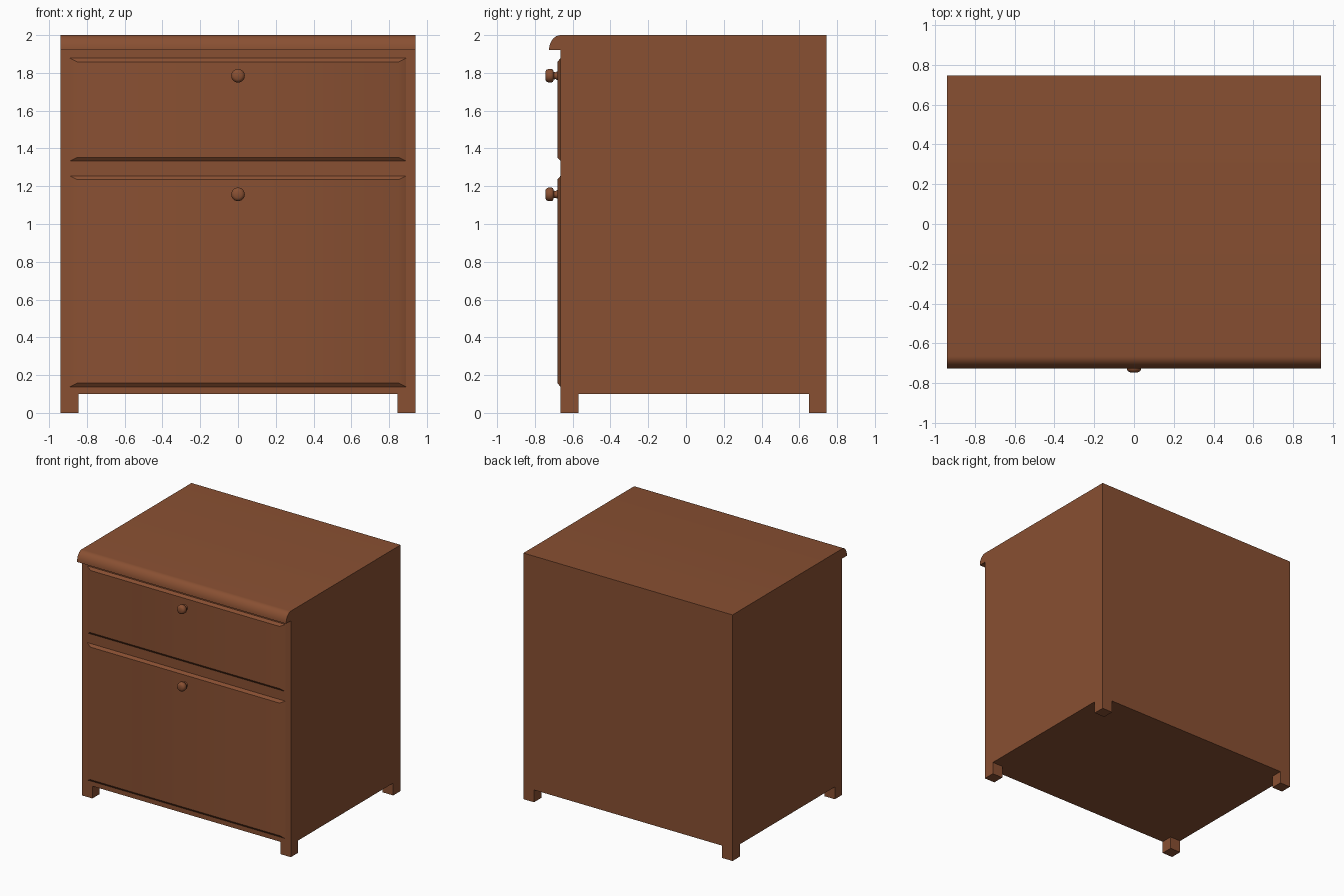
import bpy, bmesh, math

if "Cube" in bpy.data.objects:
    bpy.data.objects.remove(bpy.data.objects["Cube"])

wood = bpy.data.materials.new("brown wood")
wood.diffuse_color = (0.25, 0.08, 0.032, 1)
wood.use_nodes = True
wood.node_tree.nodes["Principled BSDF"].inputs["Base Color"].default_value = wood.diffuse_color

FRONT, BACK, HALF = -0.664, 0.745, 0.94


def make(name, verts, faces, smooth=None):
    me = bpy.data.meshes.new(name)
    me.from_pydata(verts, [], faces)
    bm = bmesh.new()
    bm.from_mesh(me)
    bmesh.ops.recalc_face_normals(bm, faces=bm.faces)
    bm.to_mesh(me)
    bm.free()
    me.materials.append(wood)
    ob = bpy.data.objects.new(name, me)
    bpy.context.collection.objects.link(ob)
    if smooth:
        bpy.ops.object.select_all(action='DESELECT')
        ob.select_set(True)
        bpy.context.view_layer.objects.active = ob
        bpy.ops.object.shade_smooth_by_angle(angle=math.radians(smooth))
    return ob


# cabinet body with rounded top lip: side profile (y, z) extruded across x
lip = [(FRONT - 0.061 * math.sin(a), 1.92 + 0.08 * math.cos(a))
       for a in [math.pi / 2 * i / 8 for i in range(9)]]
profile = [(BACK, 0.1), (BACK, 2.0)] + lip + [(FRONT, 1.92), (FRONT, 0.1)]
n = len(profile)
make("cabinet_body",
     [(x, y, z) for x in (-HALF, HALF) for y, z in profile],
     [tuple(range(n)), tuple(range(n, 2 * n))] +
     [(i, (i + 1) % n, (i + 1) % n + n, i + n) for i in range(n)], 30)


# feet flush with the corners
L = 0.095
box = [(0, 1, 3, 2), (4, 5, 7, 6), (0, 1, 5, 4), (2, 3, 7, 6), (0, 2, 6, 4), (1, 3, 7, 5)]
for side, x in (("left", -HALF), ("right", HALF - L)):
    for end, y in (("front", FRONT), ("back", BACK - L)):
        make(f"{end}_{side}_foot",
             [(x + i * L, y + j * L, k * 0.1) for i in (0, 1) for j in (0, 1) for k in (0, 1)], box)


# bevelled drawer and door panels
def panel(name, z0, z1):
    verts = []
    for y, w, d in ((FRONT, 0.89, 0), (FRONT - 0.017, 0.85, 0.02)):
        verts += [(-w, y, z0 + d), (w, y, z0 + d), (w, y, z1 - d), (-w, y, z1 - d)]
    make(name, verts, [(4, 5, 6, 7)] + [(i, (i + 1) % 4, (i + 1) % 4 + 4, i + 4) for i in range(4)], 30)


# turned knobs: (radius, y) lathed around y
def knob(name, z, seg=24):
    prof = [(0.024, -0.68), (0.018, -0.69), (0.02, -0.70), (0.032, -0.704), (0.036, -0.712),
            (0.036, -0.728), (0.031, -0.739), (0.02, -0.745)]
    verts = [(r * math.cos(2 * math.pi * s / seg), y, z + r * math.sin(2 * math.pi * s / seg))
             for r, y in prof for s in range(seg)]
    faces = [(i * seg + s, i * seg + (s + 1) % seg, (i + 1) * seg + (s + 1) % seg, (i + 1) * seg + s)
             for i in range(len(prof) - 1) for s in range(seg)]
    last = (len(prof) - 1) * seg
    make(name, verts, faces + [tuple(range(last, last + seg)), tuple(range(seg))], 50)


panel("drawer_front", 1.333, 1.878)
panel("door_front", 0.138, 1.255)
knob("drawer_knob", 1.785)
knob("door_knob", 1.157)
